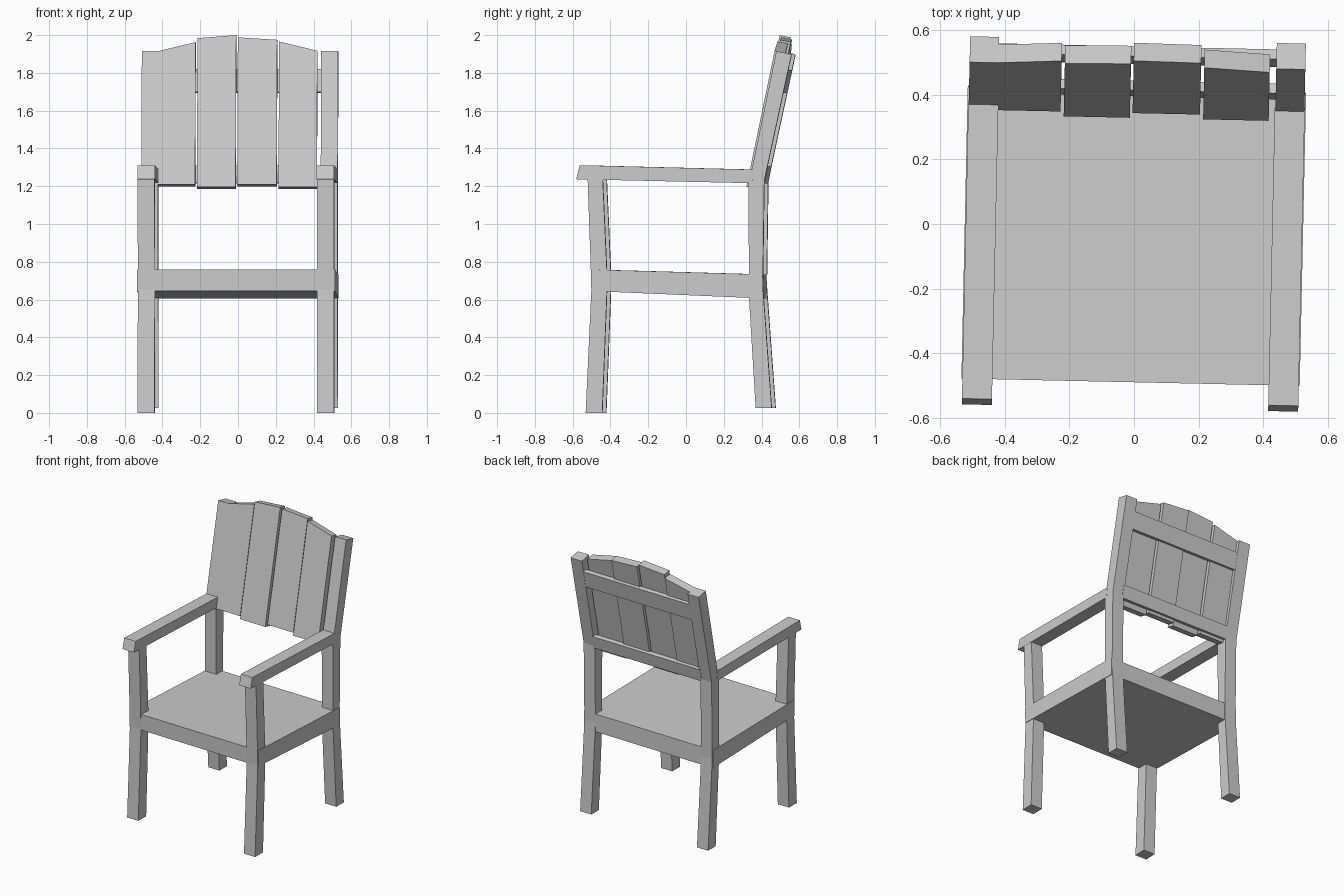
import bpy
import bmesh
from math import radians
from mathutils import Matrix, Vector

if "Cube" in bpy.data.objects:
    bpy.data.objects.remove(bpy.data.objects["Cube"], do_unlink=True)

grey = bpy.data.materials.new("plain_grey_wood")
grey.use_nodes = True
colour = (0.6, 0.6, 0.6, 1)
grey.diffuse_color = colour
grey.node_tree.nodes["Principled BSDF"].inputs["Base Color"].default_value = colour

TURN = Matrix.Rotation(radians(-1.25), 4, "Z")   # the chair stands slightly turned
INNER, OUTER = 0.43, 0.52                        # post sides
LEAN = 0.208                                     # backrest slope, y per z


def prism(name, outline, offset):
    """Extrude a flat outline by an offset vector into a closed solid."""
    bm = bmesh.new()
    face = bm.faces.new([bm.verts.new(p) for p in outline])
    ext = bmesh.ops.extrude_face_region(bm, geom=[face], use_keep_orig=True)
    moved = [g for g in ext["geom"] if isinstance(g, bmesh.types.BMVert)]
    bmesh.ops.translate(bm, verts=moved, vec=Vector(offset))
    bmesh.ops.recalc_face_normals(bm, faces=bm.faces)
    bm.transform(TURN)
    mesh = bpy.data.meshes.new(name)
    bm.to_mesh(mesh)
    bm.free()
    mesh.materials.append(grey)
    obj = bpy.data.objects.new(name, mesh)
    bpy.context.collection.objects.link(obj)
    return obj


def side_profile(name, yz, x0, x1):
    """Solid with a side outline, running from x0 to x1."""
    return prism(name, [(x0, y, z) for y, z in yz], (x1 - x0, 0, 0))


def back_board(name, xz, depth, thick):
    """Board parallel to the leaning backrest, depth behind the post fronts."""
    front = [(x, 0.36 + (z - 1.29) * LEAN + depth, z) for x, z in xz]
    return prism(name, front, (0, thick, -thick * LEAN))


front_leg = [(-0.52, 0), (-0.49, 0.65), (-0.493, 0.76), (-0.51, 1.25),
             (-0.43, 1.25), (-0.408, 0.76), (-0.407, 0.65), (-0.432, 0)]
back_post = [(0.38, 0.025), (0.345, 0.61), (0.342, 1.22), (0.36, 1.29),
             (0.49, 1.915), (0.57, 1.898), (0.426, 1.23), (0.418, 0.67),
             (0.465, 0.025)]
arm = [(-0.57, 1.237), (-0.552, 1.311), (0.37, 1.288), (0.36, 1.216)]

# Legs, back posts and armrests on both sides
for side, s in (("left", 1), ("right", -1)):
    side_profile(side + "_front_leg", front_leg, s * INNER, s * OUTER)
    side_profile(side + "_back_post", back_post, s * INNER, s * OUTER)
    side_profile(side + "_armrest", arm, s * (INNER - 0.002), s * (OUTER + 0.001))

# Thick seat, flush with the legs
seat = [(-0.488, 0.645), (-0.49, 0.759), (0.415, 0.733), (0.417, 0.606)]
side_profile("seat", seat, -OUTER - 0.004, OUTER + 0.004)

# Backrest slats: left x, right x, bottom z, top z at each end, depth
slats = [(-0.433, -0.235, 1.21, 1.915, 1.963, 0.0),
         (-0.225, -0.02, 1.197, 1.984, 2.0, -0.012),
         (-0.012, 0.197, 1.21, 1.988, 1.975, 0.0),
         (0.207, 0.41, 1.197, 1.966, 1.917, -0.012)]
for i, (x0, x1, low, top0, top1, depth) in enumerate(slats):
    back_board("back_slat_%d" % (i + 1),
               [(x0, low), (x1, low), (x1, top1), (x0, top0)], depth, 0.056)

# Cross rails behind the slats, flush with the back of the posts
for name, low, high in (("upper_back_rail", 1.7, 1.82), ("lower_back_rail", 1.22, 1.31)):
    w = INNER + 0.01
    back_board(name, [(-w, low), (w, low), (w, high), (-w, high)], 0.05, 0.03)
